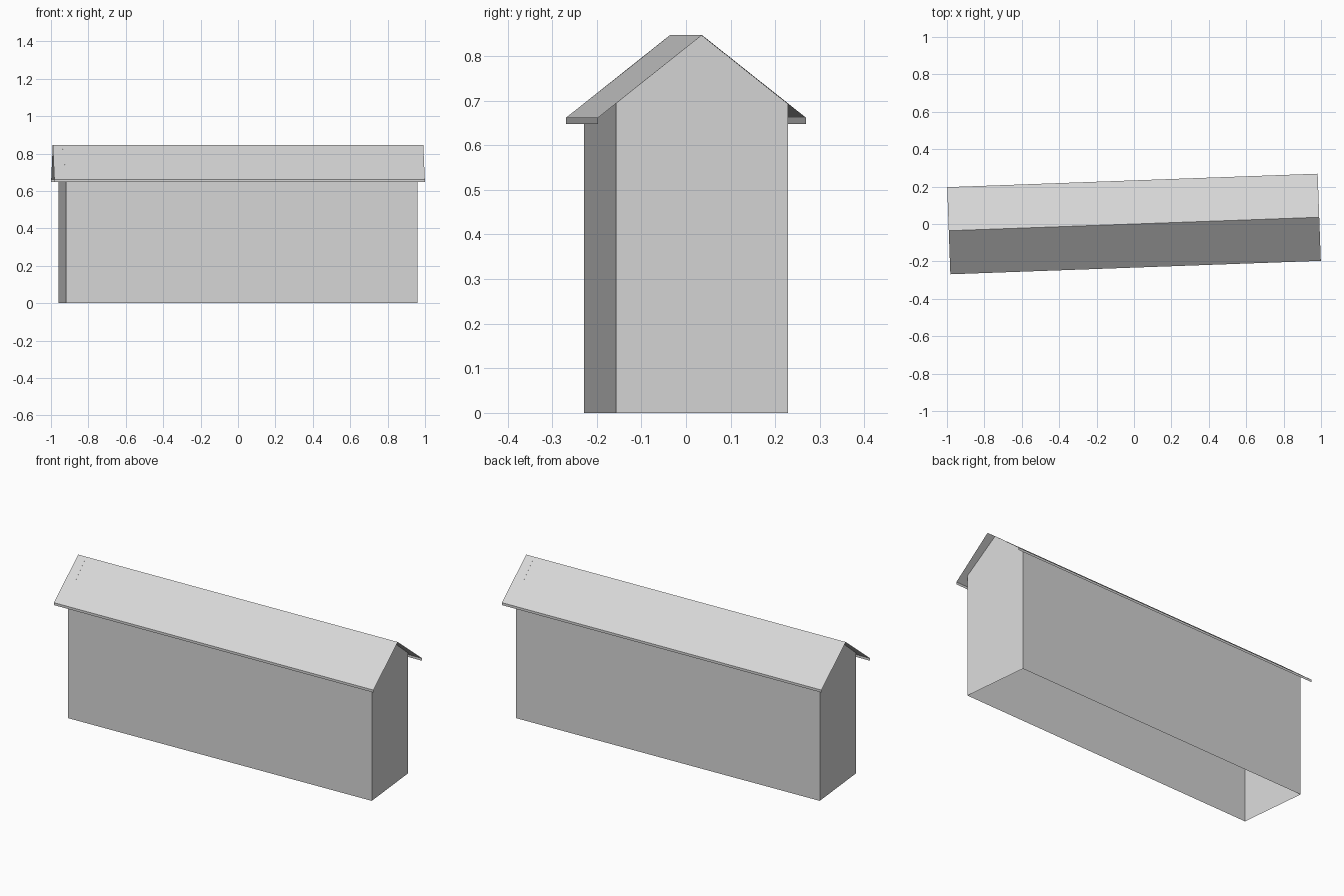
import bpy
import bmesh
import math
from mathutils import Vector

cube = bpy.data.objects.get("Cube")
if cube:
    bpy.data.objects.remove(cube, do_unlink=True)

ANGLE = math.radians(2.08)      # slight turn of the whole building
RIDGE, EAVE, DRIP = 0.847, 0.662, 0.648
ROOF_LENGTH, ROOF_HALF = 0.991, 0.233

grey = bpy.data.materials.new("plain_grey")
grey.use_nodes = True
grey.diffuse_color = (0.68, 0.68, 0.68, 1)
grey.node_tree.nodes["Principled BSDF"].inputs["Base Color"].default_value = (0.68, 0.68, 0.68, 1)


def turned(x, y, z):
    c, s = math.cos(ANGLE), math.sin(ANGLE)
    return Vector((x * c - y * s, x * s + y * c, z))


def roof_height(x, y):
    across = abs(y * math.cos(ANGLE) - x * math.sin(ANGLE))
    return RIDGE - (RIDGE - EAVE) * across / ROOF_HALF


def make_object(name, faces):
    bm = bmesh.new()
    for points in faces:
        bm.faces.new([bm.verts.new(p) for p in points])
    bmesh.ops.remove_doubles(bm, verts=bm.verts, dist=0.0001)
    mesh = bpy.data.meshes.new(name)
    bm.to_mesh(mesh)
    bm.free()
    mesh.materials.append(grey)
    obj = bpy.data.objects.new(name, mesh)
    bpy.context.collection.objects.link(obj)
    return obj


# Roof: thin gabled sheet with a narrow drop along each eave
profile = [(-ROOF_HALF, DRIP), (-ROOF_HALF, EAVE), (0, RIDGE),
           (ROOF_HALF, EAVE), (ROOF_HALF, DRIP)]
roof_faces = []
for (y0, z0), (y1, z1) in zip(profile, profile[1:]):
    roof_faces.append([turned(-ROOF_LENGTH, y0, z0), turned(ROOF_LENGTH, y0, z0),
                       turned(ROOF_LENGTH, y1, z1), turned(-ROOF_LENGTH, y1, z1)])
make_object("gabled_roof", roof_faces)

# Walls: slightly skewed footprint, open underneath, rising to the roof
front_left, front_right = (-0.92, -0.229), (0.96, -0.157)
back_right, back_left = (0.92, 0.229), (-0.96, 0.157)


def low(p):
    return Vector((*p, 0))


def high(p):
    return Vector((*p, roof_height(*p)))


wall_faces = []
for a, b in ((front_left, front_right), (back_right, back_left)):
    wall_faces.append([low(a), low(b), high(b), high(a)])
for a, b in ((front_right, back_right), (back_left, front_left)):
    peak = (low(a) + low(b)) / 2
    peak.z = RIDGE
    wall_faces.append([low(a), low(b), high(b), peak, high(a)])
make_object("house_walls", wall_faces)
